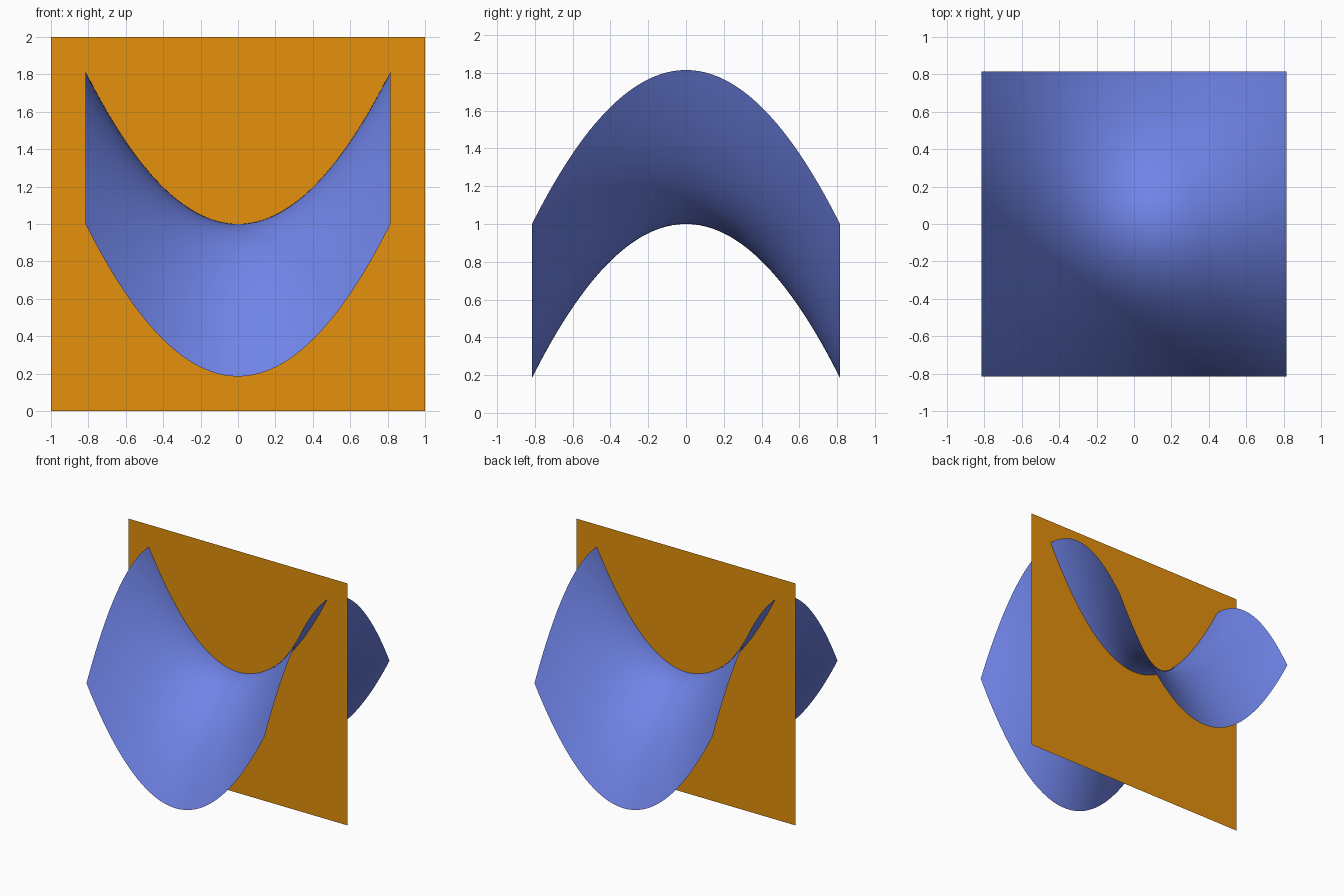
import bpy
import bmesh
from mathutils import Matrix

if "Cube" in bpy.data.objects:
    bpy.data.objects.remove(bpy.data.objects["Cube"])

HALF = 0.815   # half width of the saddle
MID = 1.0      # height of the saddle point


def colour(name, rgb):
    mat = bpy.data.materials.new(name)
    mat.diffuse_color = (*rgb, 1.0)
    mat.use_nodes = True
    mat.node_tree.nodes["Principled BSDF"].inputs["Base Color"].default_value = mat.diffuse_color
    return mat


def add_grid(name, segments, size, mat):
    bm = bmesh.new()
    bmesh.ops.create_grid(bm, x_segments=segments, y_segments=segments, size=size)
    mesh = bpy.data.meshes.new(name)
    bm.to_mesh(mesh)
    bm.free()
    mesh.materials.append(mat)
    obj = bpy.data.objects.new(name, mesh)
    bpy.context.collection.objects.link(obj)
    return obj


# Saddle: hyperbolic paraboloid, rising along x and falling along y
saddle = add_grid("saddle_surface", 64, HALF, colour("blue", (0.16, 0.23, 0.80)))
for v in saddle.data.vertices:
    v.co.z = MID + (v.co.x ** 2 - v.co.y ** 2) / HALF
saddle.data.shade_smooth()

# Upright square sheet cutting through the middle of the saddle
plane = add_grid("cutting_plane", 1, 1.0, colour("orange", (0.78, 0.28, 0.004)))
plane.data.transform(Matrix.Translation((0, 0, MID)) @ Matrix.Rotation(1.5707963, 4, 'X'))
